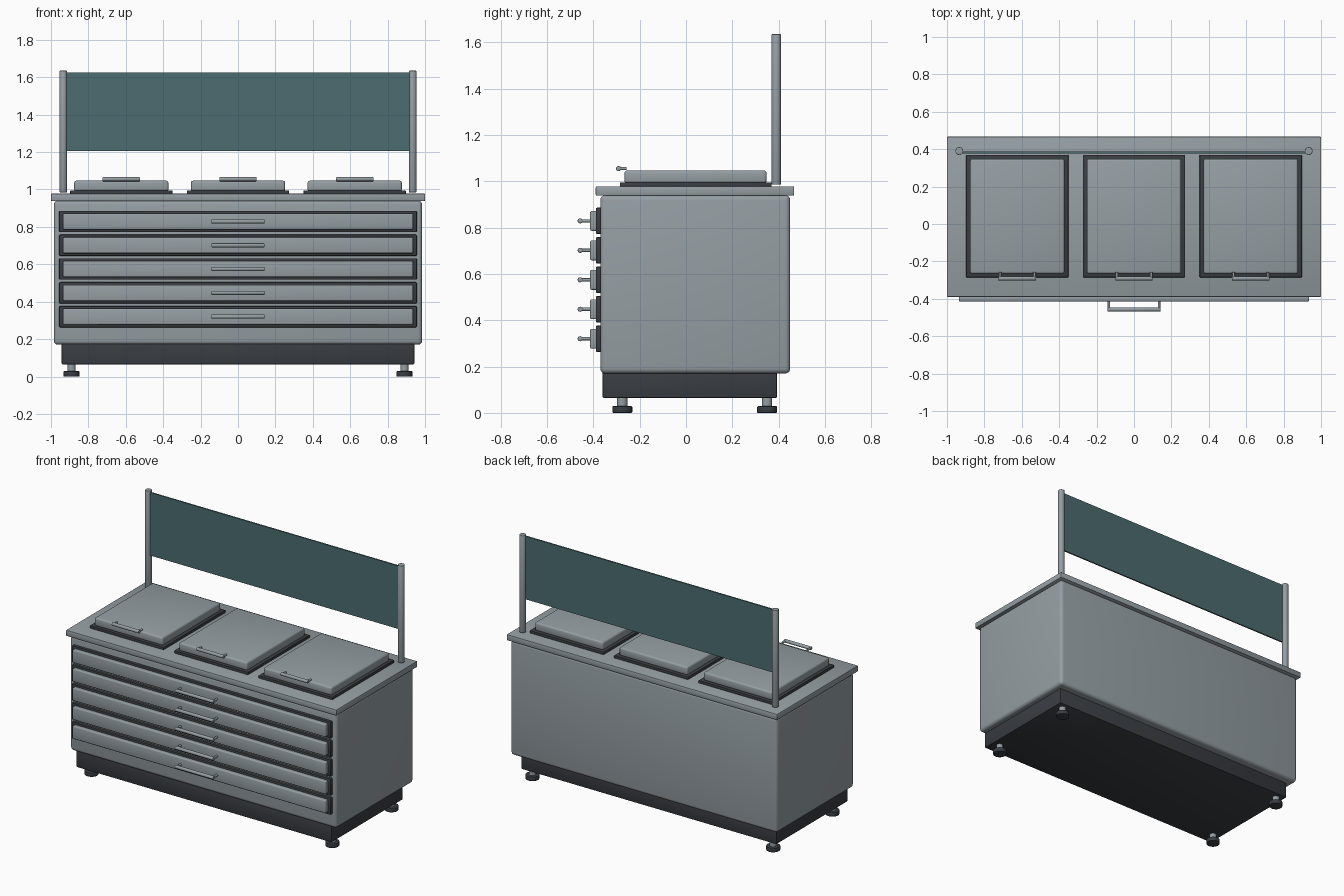
import bpy, bmesh, math
from mathutils import Vector

if "Cube" in bpy.data.objects:
    bpy.data.objects.remove(bpy.data.objects["Cube"])


def material(name, rgb):
    m = bpy.data.materials.new(name)
    m.diffuse_color = (*rgb, 1)
    m.use_nodes = True
    m.node_tree.nodes["Principled BSDF"].inputs["Base Color"].default_value = m.diffuse_color
    return m


STEEL = material("brushed steel", (0.30, 0.345, 0.37))
DARK = material("dark rubber", (0.041, 0.047, 0.055))
GLASS = material("teal glass", (0.072, 0.150, 0.160))


def finish(name, bm, mat):
    mesh = bpy.data.meshes.new(name)
    bm.to_mesh(mesh)
    bm.free()
    mesh.materials.append(mat)
    ob = bpy.data.objects.new(name, mesh)
    bpy.context.collection.objects.link(ob)
    return ob


def smooth(ob):
    bpy.ops.object.select_all(action='DESELECT')
    ob.select_set(True)
    bpy.context.view_layer.objects.active = ob
    bpy.ops.object.shade_smooth_by_angle(angle=math.radians(35))


def box(name, mat, x, y, z, bevel=0.0, segments=3):
    """Box from (min, max) ranges with rounded edges."""
    bm = bmesh.new()
    bmesh.ops.create_cube(bm, size=1)
    for v in bm.verts:
        v.co = [r[0] + (c + 0.5) * (r[1] - r[0]) for c, r in zip(v.co, (x, y, z))]
    if bevel:
        bmesh.ops.bevel(bm, geom=bm.edges[:], offset=bevel, segments=segments,
                        profile=0.5, affect='EDGES')
    ob = finish(name, bm, mat)
    if bevel:
        smooth(ob)
    return ob


def rod(name, mat, start, end, radius, bevel=0.0, sides=24):
    """Cylinder between two points with softened rims."""
    a, b = Vector(start), Vector(end)
    bm = bmesh.new()
    bmesh.ops.create_cone(bm, cap_ends=True, segments=sides, radius1=radius,
                          radius2=radius, depth=(b - a).length)
    if bevel:
        rims = [e for e in bm.edges if abs(e.verts[0].co.z - e.verts[1].co.z) < 1e-5]
        bmesh.ops.bevel(bm, geom=rims, offset=bevel, segments=2, profile=0.5,
                        affect='EDGES')
    turn = Vector((0, 0, 1)).rotation_difference(b - a).to_matrix()
    for v in bm.verts:
        v.co = turn @ v.co + (a + b) / 2
    smooth(finish(name, bm, mat))


def handle(name, x, z, half, y_bar, y_base, radius):
    """Horizontal bar on two short standoffs."""
    rod(name + "_bar", STEEL, (x - half, y_bar, z), (x + half, y_bar, z), radius, 0.003, 16)
    for s in (-1, 1):
        px = x + s * (half - 0.008)
        rod(name + "_standoff", STEEL, (px, y_bar, z), (px, y_base, z), 0.007, 0, 12)


# Cabinet, plinth and worktop
box("cabinet", STEEL, (-0.985, 0.985), (-0.37, 0.45), (0.17, 0.94), 0.022, 4)
box("plinth", DARK, (-0.943, 0.943), (-0.36, 0.393), (0.065, 0.19), 0.005, 2)
box("worktop", STEEL, (-1, 1), (-0.39, 0.467), (0.938, 0.978), 0.005, 2)

# Levelling feet
for x in (-0.89, 0.89):
    for y in (-0.275, 0.35):
        rod("foot_pad", DARK, (x, y, 0), (x, y, 0.029), 0.043, 0.004)
        rod("foot_stem", STEEL, (x, y, 0.025), (x, y, 0.075), 0.022)

# Five drawers, each with a dark surround and a bar handle
for i in range(5):
    z = 0.829 - i * 0.1272
    box("drawer_surround", DARK, (-0.956, 0.956), (-0.389, -0.36),
        (z - 0.057, z + 0.057), 0.005, 2)
    box("drawer_front", STEEL, (-0.936, 0.936), (-0.414, -0.38),
        (z - 0.043, z + 0.043), 0.007, 3)
    handle("drawer_handle", 0, z, 0.142, -0.457, -0.41, 0.011)

# Three lids on dark gaskets
for x in (-0.624, 0, 0.624):
    box("lid_gasket", DARK, (x - 0.273, x + 0.273), (-0.285, 0.37), (0.97, 0.995), 0.003, 2)
    box("lid", STEEL, (x - 0.252, x + 0.252), (-0.266, 0.348), (0.99, 1.047), 0.012, 3)
    handle("lid_handle", x, 1.055, 0.1, -0.291, -0.257, 0.011)

# Upright posts and the glass screen
for x in (-0.934, 0.934):
    rod("screen_post", STEEL, (x, 0.39, 0.985), (x, 0.39, 1.635), 0.021, 0.003)
box("glass_screen", GLASS, (-0.918, 0.918), (0.378, 0.388), (1.205, 1.626))
